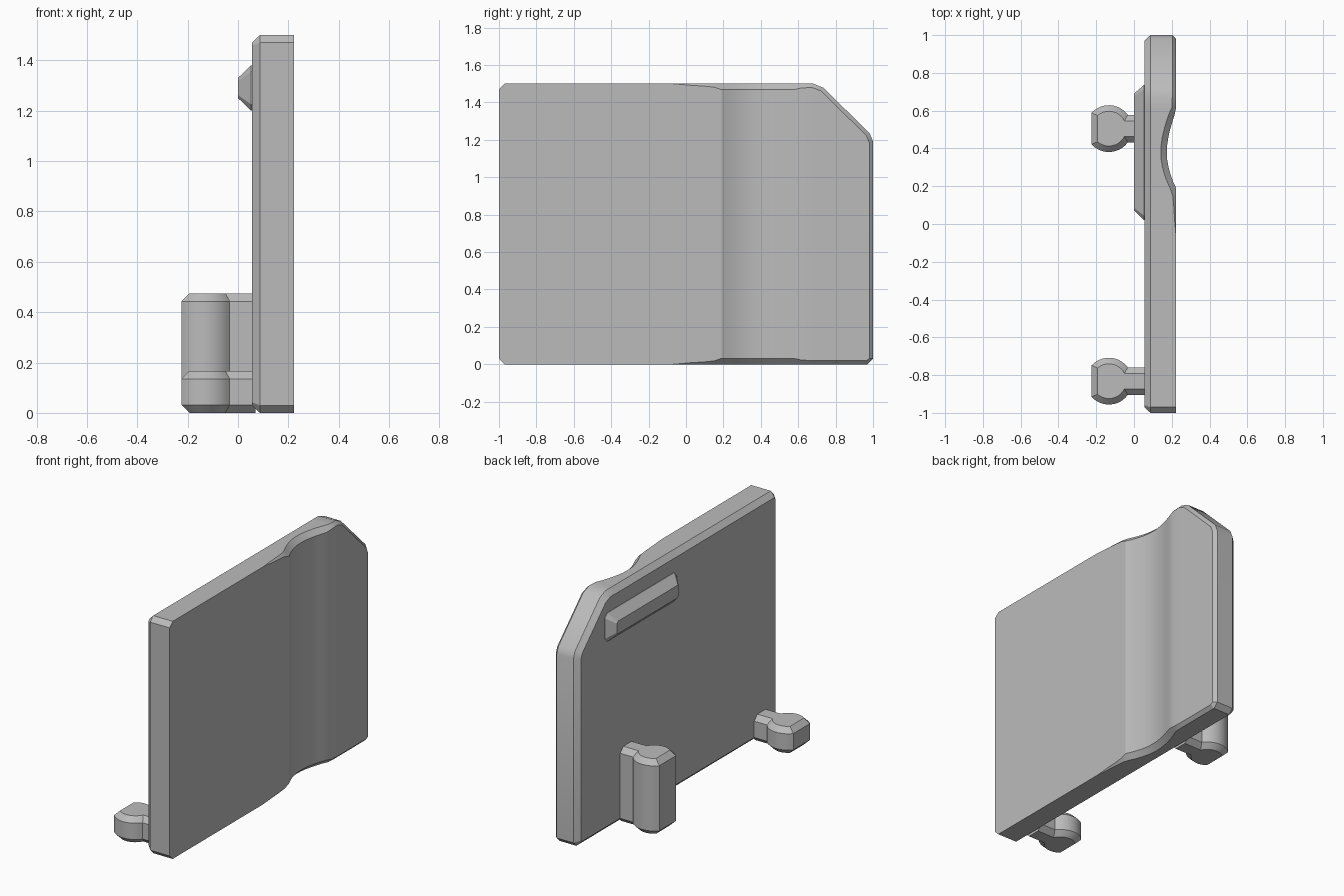
import bpy, bmesh, math

if "Cube" in bpy.data.objects:
    bpy.data.objects.remove(bpy.data.objects["Cube"])

gray = bpy.data.materials.new("plain gray")
gray.diffuse_color = (0.5, 0.5, 0.5, 1)
gray.use_nodes = True
gray.node_tree.nodes["Principled BSDF"].inputs["Base Color"].default_value = gray.diffuse_color


def make(name, verts, faces):
    bm = bmesh.new()
    vs = [bm.verts.new(v) for v in verts]
    for f in faces:
        bm.faces.new([vs[i] for i in f])
    bmesh.ops.remove_doubles(bm, verts=bm.verts, dist=1e-4)
    bmesh.ops.recalc_face_normals(bm, faces=bm.faces)
    me = bpy.data.meshes.new(name)
    bm.to_mesh(me)
    bm.free()
    me.materials.append(gray)
    ob = bpy.data.objects.new(name, me)
    bpy.context.collection.objects.link(ob)
    bpy.ops.object.select_all(action='DESELECT')
    ob.select_set(True)
    bpy.context.view_layer.objects.active = ob
    bpy.ops.object.shade_smooth_by_angle(angle=math.radians(25))
    return ob


def loft(rings):
    """Vertices and side faces for a stack of closed rings, with end caps."""
    n = len(rings[0])
    faces = [(k * n + i, k * n + (i + 1) % n, (k + 1) * n + (i + 1) % n, (k + 1) * n + i)
             for k in range(len(rings) - 1) for i in range(n)]
    faces += [tuple(range(n)), tuple(range((len(rings) - 1) * n, len(rings) * n))]
    return [v for r in rings for v in r], faces


# Panel: cross-sections lofted along y
XB, XF, CH, H = 0.055, 0.223, 0.032, 1.5


def section(mid, back, front, xf, c):
    """mid/back/front are (y bottom, z bottom, y top, z top)."""
    xm = XB + CH
    return [(XB, *back[:2]), (xm, *mid[:2]), (xf - c, *mid[:2]), (xf, *front[:2]),
            (xf, *front[2:]), (xf - c, *mid[2:]), (xm, *mid[2:]), (XB, *back[2:])]


def plain(y, xf, c):
    return section((y, 0, y, H), (y, CH, y, H - CH), (y, c, y, H - c), xf, c)


cols = [section((-1, .03, -1, 1.47), (-.97, .042, -.97, 1.458), (-1, .03, -1, 1.47), XF, 0),
        section((-.97, 0, -.97, H), (-.958, .03, -.958, 1.47), (-.97, 0, -.97, H), XF, 0)]
cols += [plain(y, XF, c) for y, c in [(-.07, 0), (.02, .008), (.1, .013), (.15, .018)]]
# scooped vertical groove
for y, x in [(.19, XF), (.22, .209), (.26, .194), (.3, .183), (.34, .176), (.38, .174),
             (.42, .176), (.46, .182), (.5, .191), (.54, .203), (.575, .214)]:
    cols.append(plain(y, x, CH))
cols.append(plain(.615, XF, .023))
# clipped upper corner and far edge
cols += [section((.68, 0, .68, H), (.672, CH, .672, 1.47), (.672, .02, .672, 1.48), XF, .02),
         section((.735, 0, .735, 1.478), (.722, CH, .722, 1.45), (.72, .02, .72, 1.463), XF, .02),
         section((.97, 0, .982, 1.235), (.957, CH, .957, 1.218), (.965, .02, .965, 1.222), XF, .02),
         section((1, .03, 1, 1.19), (.97, .042, .97, 1.185), (.98, .03, .98, 1.185), XF, .02)]
verts, faces = loft(cols)
faces = faces[:-2]
for s in (0, (len(cols) - 1) * 8):
    faces += [tuple(s + i for i in q) for q in ((0, 1, 6, 7), (1, 2, 5, 6), (2, 3, 4, 5))]
make("panel", verts, faces)


# Pegs: round heads with a flat outer side on a narrow neck
def peg_ring(yc, z, d):
    cx, r, neck = -.133, .124 - d, .073 - d
    flat = -.225 + d
    a0 = math.asin(neck / r)
    a1 = math.pi - math.acos((cx - flat) / r)
    half = [(.07, neck)]
    for i in range(11):
        a = a0 + (a1 - a0) * i / 10
        half.append((cx + r * math.cos(a), r * math.sin(a)))
    pts = half + [(x, -y) for x, y in reversed(half)]
    return [(x, yc + y, z) for x, y in pts]


for name, yc, h in (("tall_peg", .505, .475), ("short_peg", -.832, .167)):
    c = .032
    make(name, *loft([peg_ring(yc, 0, c), peg_ring(yc, c, 0),
                      peg_ring(yc, h - c, 0), peg_ring(yc, h, c)]))


# Catch ridge on the back face
def ridge_ring(x, y0, y1, z0, z1, k):
    return [(x, y, z) for y, z in ((y0 + k, z0), (y1 - k, z0), (y1, z0 + k), (y1, z1 - k),
                                   (y1 - k, z1), (y0 + k, z1), (y0, z1 - k), (y0, z0 + k))]


make("catch_ridge", *loft([ridge_ring(.07, .02, .735, 1.2, 1.38, .025),
                           ridge_ring(.052, .02, .735, 1.2, 1.38, .025),
                           ridge_ring(0, .073, .69, 1.25, 1.33, .012)]))
